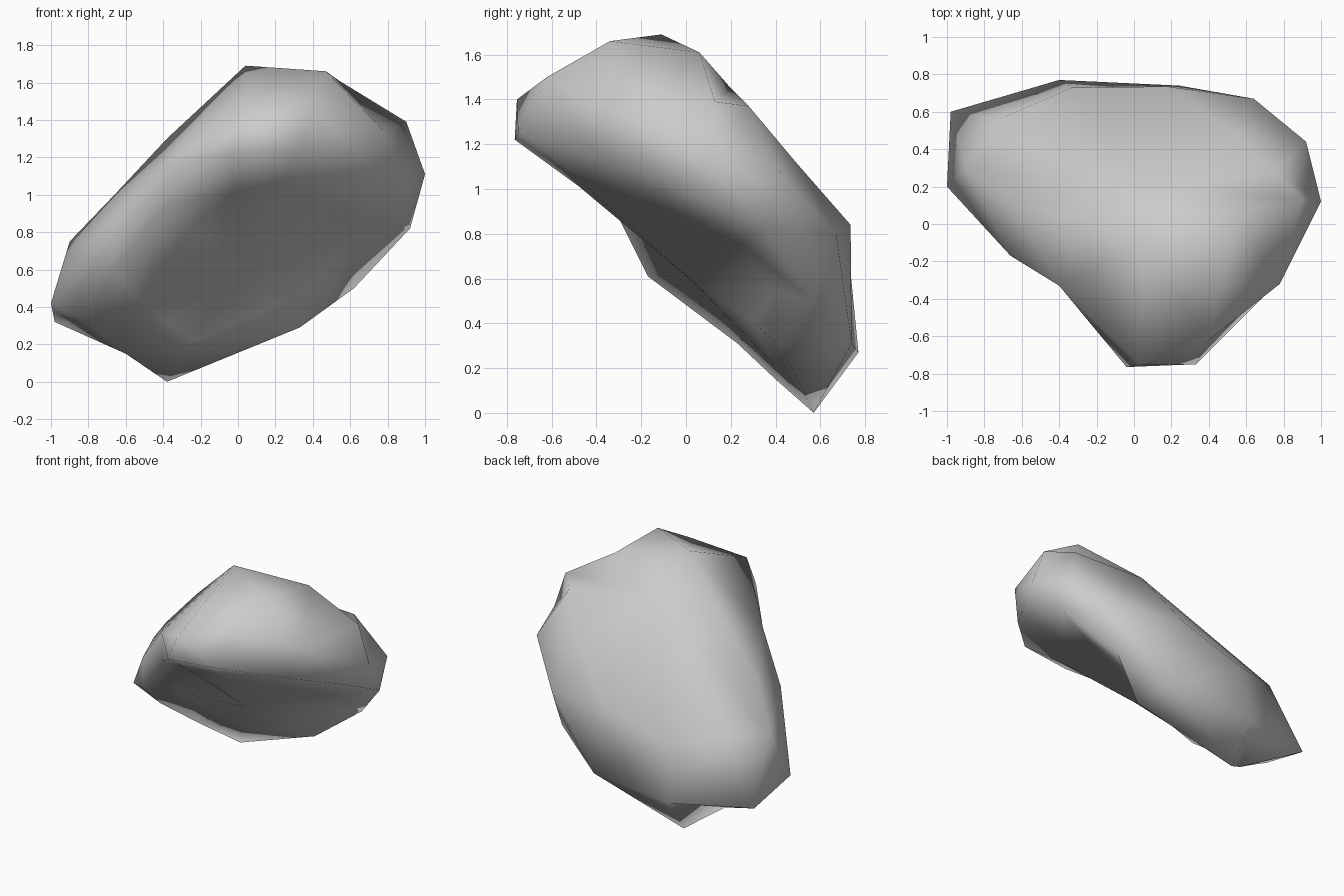
import bpy, bmesh, math
from mathutils import Vector

if "Cube" in bpy.data.objects:
    bpy.data.objects.remove(bpy.data.objects["Cube"])

# Three loops of twelve points, running around the tilted shell from its front tip
RIM = [(-.04, -.765, 1.22), (.33, -.75, 1.25), (.72, -.36, 1.12), (.88, -.12, 1.04),
       (.92, .35, .82), (.62, .57, .50), (.33, .43, .29), (-.38, .57, 0),
       (-.6, .4, .15), (-.8, .23, .31), (-.66, -.17, .61), (-.38, -.34, .95)]
SIDE = [(.03, -.755, 1.40), (.40, -.62, 1.50), (.78, -.32, 1.34), (1, .12, 1.11),
        (.92, .44, 1.04), (.64, .67, .80), (.24, .74, .31), (-.40, .77, .27),
        (-.98, .6, .32), (-1, .2, .42), (-.66, -.17, .85), (-.4, -.33, 1.16)]
TOP = [(.04, -.11, 1.69), (.47, -.34, 1.66), (.54, .06, 1.61), (.90, .13, 1.39),
       (.76, .28, 1.37), (.55, .49, 1.12), (.18, .735, .84), (-.33, .73, .68),
       (-.72, .56, .76), (-.90, .30, .75), (-.66, .10, 1.0), (-.38, .06, 1.30)]
CROWN = Vector((.1, .2, 1.45))
HOLLOW = Vector((.03, .05, .57))

bm = bmesh.new()


def loop(points):
    return [bm.verts.new(p) for p in points]


def bridge(a, b):
    n = len(a)
    for i in range(n):
        j = (i + 1) % n
        bm.faces.new((a[i], a[j], b[j], b[i]))


def cap(ring, point):
    tip = bm.verts.new(point)
    for i in range(len(ring)):
        bm.faces.new((ring[i], ring[(i + 1) % len(ring)], tip))


rim, side, top = loop(RIM), loop(SIDE), loop(TOP)

# Rounded outer side and broad back, with a straight crest at the peak
bridge(rim, side)
bridge(side, top)
bm.faces.new(top[:3])
cap(top[:1] + top[2:], CROWN)

# Underside, nearly flat across the rim
inner = loop([Vector(p).lerp(HOLLOW, .35) + Vector((0, 0, .02)) for p in RIM])
bridge(inner, rim)
cap(inner, HOLLOW)

bmesh.ops.recalc_face_normals(bm, faces=bm.faces)
bmesh.ops.triangulate(bm, faces=bm.faces, quad_method='SHORT_EDGE')

mesh = bpy.data.meshes.new("stone_shell")
bm.to_mesh(mesh)
bm.free()
shell = bpy.data.objects.new("stone_shell", mesh)
bpy.context.collection.objects.link(shell)

grey = bpy.data.materials.new("light grey")
grey.diffuse_color = (.6, .6, .6, 1)
grey.use_nodes = True
grey.node_tree.nodes["Principled BSDF"].inputs["Base Color"].default_value = grey.diffuse_color
mesh.materials.append(grey)

# Smooth skin, sharp only at the thinnest edges
bpy.context.view_layer.objects.active = shell
shell.select_set(True)
bpy.ops.object.shade_smooth_by_angle(angle=math.radians(85))
